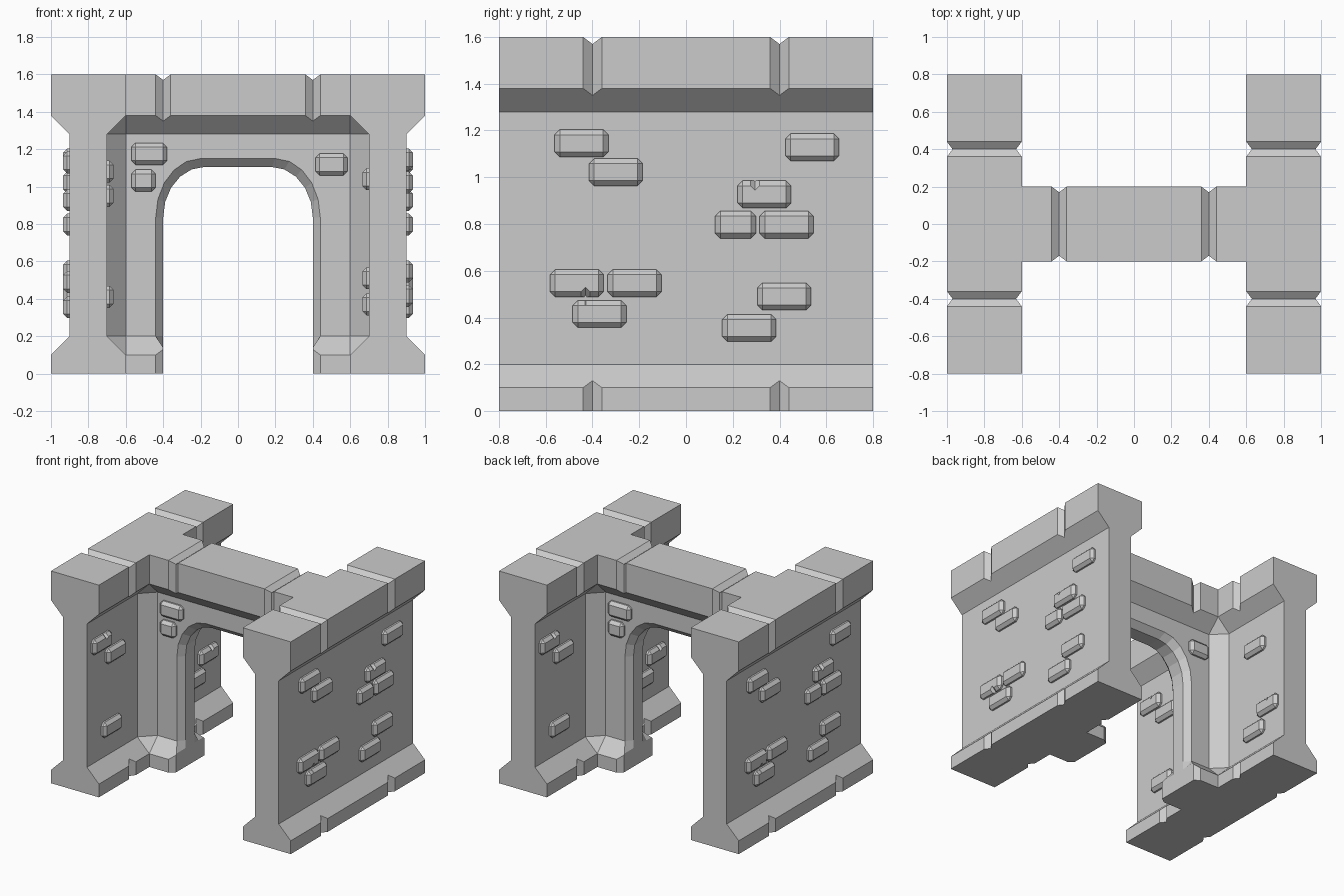
import bpy, bmesh, math
from mathutils import Matrix, Vector

if "Cube" in bpy.data.objects:
    bpy.data.objects.remove(bpy.data.objects["Cube"])


def make_object(name, bm):
    bmesh.ops.recalc_face_normals(bm, faces=bm.faces[:])
    mesh = bpy.data.meshes.new(name)
    bm.to_mesh(mesh)
    bm.free()
    ob = bpy.data.objects.new(name, mesh)
    bpy.context.collection.objects.link(ob)
    return ob


def loft(bm, rings):
    """Skin a list of equal-length closed rings and cap both ends."""
    vs = [[bm.verts.new(p) for p in r] for r in rings]
    n = len(vs[0])
    for a, b in zip(vs, vs[1:]):
        for i in range(n):
            j = (i + 1) % n
            bm.faces.new((a[i], a[j], b[j], b[i]))
    bm.faces.new(vs[0])
    bm.faces.new(vs[-1])


def cut(ob, bm):
    cutter = make_object("cutter", bm)
    cutter.hide_render = True
    mod = ob.modifiers.new("cut", 'BOOLEAN')
    mod.operation, mod.solver, mod.object = 'DIFFERENCE', 'EXACT', cutter
    mod.use_self = True
    bpy.context.view_layer.objects.active = ob
    bpy.ops.object.modifier_apply(modifier=mod.name)
    bpy.data.objects.remove(cutter)


# H-shaped wall body: wide and narrow plans lofted upwards
def h_plan(q):
    right = q + [(x, -y) for x, y in reversed(q)]
    return right + [(-x, -y) for x, y in right]


wide = h_plan([(.6, -.2), (.6, -.2), (.6, -.8), (1, -.8)])
narrow = h_plan([(.6, -.1), (.7, -.2), (.7, -.8), (.9, -.8)])
levels = [(0, wide), (.1, wide), (.2, narrow), (1.28, narrow), (1.38, wide), (1.6, wide)]
bm = bmesh.new()
loft(bm, [[(x, y, z) for x, y in plan] for z, plan in levels])
bmesh.ops.remove_doubles(bm, verts=bm.verts[:], dist=1e-4)
bmesh.ops.dissolve_degenerate(bm, edges=bm.edges[:], dist=1e-4)
walls = make_object("gate_walls", bm)


# Arched opening with chamfered rim
def arch(y, f):
    half = [(.4, -.2), (.4, .14), (.4 + .04 * f, .2)]
    for i in range(6):
        a = math.radians(18 * i)
        half.append((.18 + .02 * f + (.22 + .02 * f) * math.cos(a),
                     .835 + (.27 + .045 * f) * math.sin(a)))
    pts = half + [(-x, z) for x, z in reversed(half)]
    return [(x, y, z) for x, z in pts]


bm = bmesh.new()
loft(bm, [arch(y, f) for y, f in
          ((-.3, 1), (-.1, 1), (-.055, 0), (.055, 0), (.1, 1), (.3, 1))])
cut(walls, bm)


# V-shaped joints between the blocks of base and coping
def rod(bm, a, b, wide_axis):
    a, b, w = Vector(a), Vector(b), Vector(wide_axis)
    d = (b - a).normalized().cross(w) * .03
    loft(bm, [[p + w * .04, p + d, p - w * .04, p - d] for p in (a, b)])


X, Y = (1, 0, 0), (0, 1, 0)
sides, tops = bmesh.new(), bmesh.new()
for s in (-1, 1):
    for t in (-1, 1):
        for z0, z1 in ((-.1, .3), (1.2, 1.7)):
            for x in (.6, 1):
                rod(sides, (s * x, t * .4, z0), (s * x, t * .4, z1), Y)
            rod(sides, (s * .4, t * .2, z0), (s * .4, t * .2, z1), X)
        rod(tops, (s * .55, t * .4, 1.6), (s * 1.05, t * .4, 1.6), Y)
    rod(tops, (s * .4, -.25, 1.6), (s * .4, .25, 1.6), X)
cut(walls, sides)
cut(walls, tops)


# Raised stones: (position along wall, height, width), repeated by a half turn
outer = [(-.447, 1.145, .23), (-.3, 1.022, .23), (.54, 1.128, .23), (.335, .927, .23),
         (.212, .797, .175), (.43, .797, .23), (-.467, .547, .23), (-.22, .547, .23),
         (-.37, .415, .23), (.42, .49, .23), (.27, .355, .23)]
inner = [(-.64, 1.08, .22), (-.475, .95, .22), (-.52, .41, .22),
         (.49, 1.04, .22), (.63, .51, .22), (.48, .37, .22)]
front = [(-.475, 1.175, .19), (-.505, 1.032, .13), (.5, 1.118, .17)]


def stone(bm, center, size):
    m = Matrix.Translation(center) @ Matrix.Diagonal((*size, 1))
    vs = bmesh.ops.create_cube(bm, size=1, matrix=m)['verts']
    edges = list({e for v in vs for e in v.link_edges})
    bmesh.ops.bevel(bm, geom=edges, offset=.022, segments=1, affect='EDGES')


def half_turn(bm):
    g = bmesh.ops.duplicate(bm, geom=bm.verts[:] + bm.edges[:] + bm.faces[:])['geom']
    bmesh.ops.rotate(bm, verts=[e for e in g if isinstance(e, bmesh.types.BMVert)],
                     cent=(0, 0, 0), matrix=Matrix.Rotation(math.pi, 3, 'Z'))


bm = bmesh.new()
for y, z, w in outer:
    stone(bm, (.9, y, z), (.07, w, .117))
for y, z, w in inner:
    stone(bm, (-.7, y, z), (.07, w, .117))
for x, z, w in front:
    stone(bm, (x, -.1, z), (w, .07, .117))
half_turn(bm)
stones = make_object("raised_stones", bm)

# Small chips knocked out of some stones
bm = bmesh.new()
for p in ((.935, .295, .985), (.935, -.43, .49), (-.665, -.61, 1.14), (-.665, .65, .57)):
    for depth in (.04, -.04):
        bmesh.ops.create_cone(bm, segments=4, radius1=.04, radius2=0, depth=.04, cap_ends=False,
                              matrix=Matrix.Translation((p[0] + depth / 2, p[1], p[2]))
                              @ Matrix.Rotation(math.copysign(math.pi / 2, depth), 4, 'Y'))
bmesh.ops.remove_doubles(bm, verts=bm.verts[:], dist=1e-4)
half_turn(bm)
cut(stones, bm)
